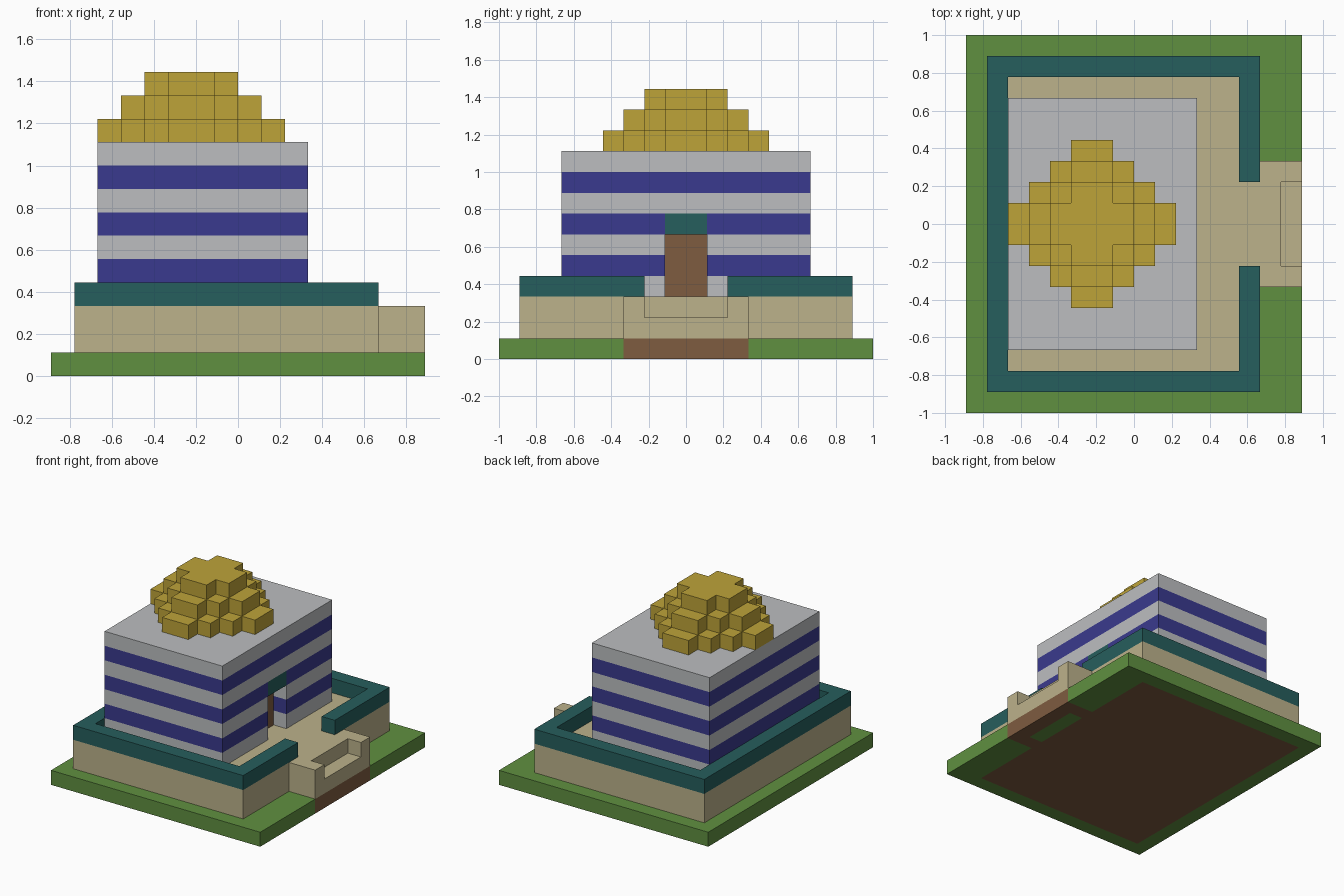
import bpy
import bmesh

UNIT = 1 / 9  # one building block

cube = bpy.data.objects.get("Cube")
if cube:
    bpy.data.objects.remove(cube)


def linear(c):
    c /= 255
    return c / 12.92 if c <= 0.04045 else ((c + 0.055) / 1.055) ** 2.4


def material(name, *rgb):
    mat = bpy.data.materials.new(name)
    mat.use_nodes = True
    color = [linear(c) for c in rgb] + [1]
    mat.diffuse_color = color
    mat.node_tree.nodes["Principled BSDF"].inputs["Base Color"].default_value = color
    return mat


GRASS = material("grass green", 96, 144, 64)
SOIL = material("soil brown", 126, 92, 64)
SAND = material("sandstone", 188, 178, 139)
TEAL = material("teal", 38, 94, 93)
GREY = material("light grey", 188, 190, 192)
BLUE = material("deep blue", 58, 58, 142)
GOLD = material("gold", 190, 164, 57)


def prism(name, outline, bottom, layers, top_cap=True, bottom_cap=False):
    """Raise a counter-clockwise outline, one block high per listed material."""
    bm = bmesh.new()
    rings = [[bm.verts.new((x * UNIT, y * UNIT, (bottom + i) * UNIT)) for x, y in outline]
             for i in range(len(layers) + 1)]
    mats = list(dict.fromkeys(layers))
    n = len(outline)
    for mat, low, high in zip(layers, rings, rings[1:]):
        for i in range(n):
            j = (i + 1) % n
            bm.faces.new((low[i], low[j], high[j], high[i])).material_index = mats.index(mat)
    if top_cap:
        bm.faces.new(rings[-1]).material_index = mats.index(layers[-1])
    if bottom_cap:
        bm.faces.new(rings[0][::-1]).material_index = mats.index(layers[0])
    mesh = bpy.data.meshes.new(name)
    bm.to_mesh(mesh)
    bm.free()
    for mat in mats:
        mesh.materials.append(mat)
    obj = bpy.data.objects.new(name, mesh)
    bpy.context.collection.objects.link(obj)
    return obj


def rect(x0, x1, y0, y1):
    return [(x0, y0), (x1, y0), (x1, y1), (x0, y1)]


def mirrored(half):
    """Complete an outline that is symmetric about y = 0."""
    return half + [(x, -y) for x, y in reversed(half)]


# Ground: lawn around a core of soil, with a soil path under the entrance
lawn = mirrored([(-8, -9), (8, -9), (8, -3), (6, -3), (6, -8), (-7, -8)])
prism("lawn", lawn, 0, [GRASS], bottom_cap=True)
prism("soil_core", rect(-7, 6, -8, 8), 0, [SOIL], False, True)
path = [(6, -3), (8, -3), (8, 3), (6, 3), (6, 2), (7, 2), (7, -2), (6, -2)]
prism("soil_path", path, 0, [SOIL], False, True)
prism("grass_patch", rect(6, 7, -2, 2), 0, [GRASS], False, True)

# Terrace, entrance step and parapet
prism("terrace", rect(-7, 6, -8, 8), 1, [SAND, SAND])
prism("entrance_base", rect(6, 8, -3, 3), 1, [SAND])
prism("entrance_top", mirrored([(6, -3), (8, -3), (8, -2), (7, -2)]), 2, [SAND])
parapet = mirrored([(-7, -8), (6, -8), (6, -2), (5, -2), (5, -7), (-6, -7)])
prism("parapet", parapet, 3, [TEAL])

# Striped tower with a recessed doorway
recessed = mirrored([(-6, -6), (3, -6), (3, -1), (2, -1)])
prism("tower_lower", recessed, 3, [GREY, BLUE, GREY, BLUE], False)
prism("tower_upper", rect(-6, 3, -6, 6), 7, [GREY, BLUE, GREY])
prism("door_lintel", rect(2, 3, -1, 1), 6, [TEAL], False, True)
prism("door", rect(1.98, 2.03, -1, 1), 3, [SOIL] * 3, False)

# Stepped dome on the roof
for level, size in enumerate((4, 3, 2)):
    corners = [p for k in range(size) for p in ((size - k, k), (size - k, k + 1))][1:]
    outline = []
    for _ in range(4):
        outline += corners
        corners = [(-y, x) for x, y in corners]
    prism(f"dome_tier_{level + 1}", [(x - 2, y) for x, y in outline], 10 + level, [GOLD])
